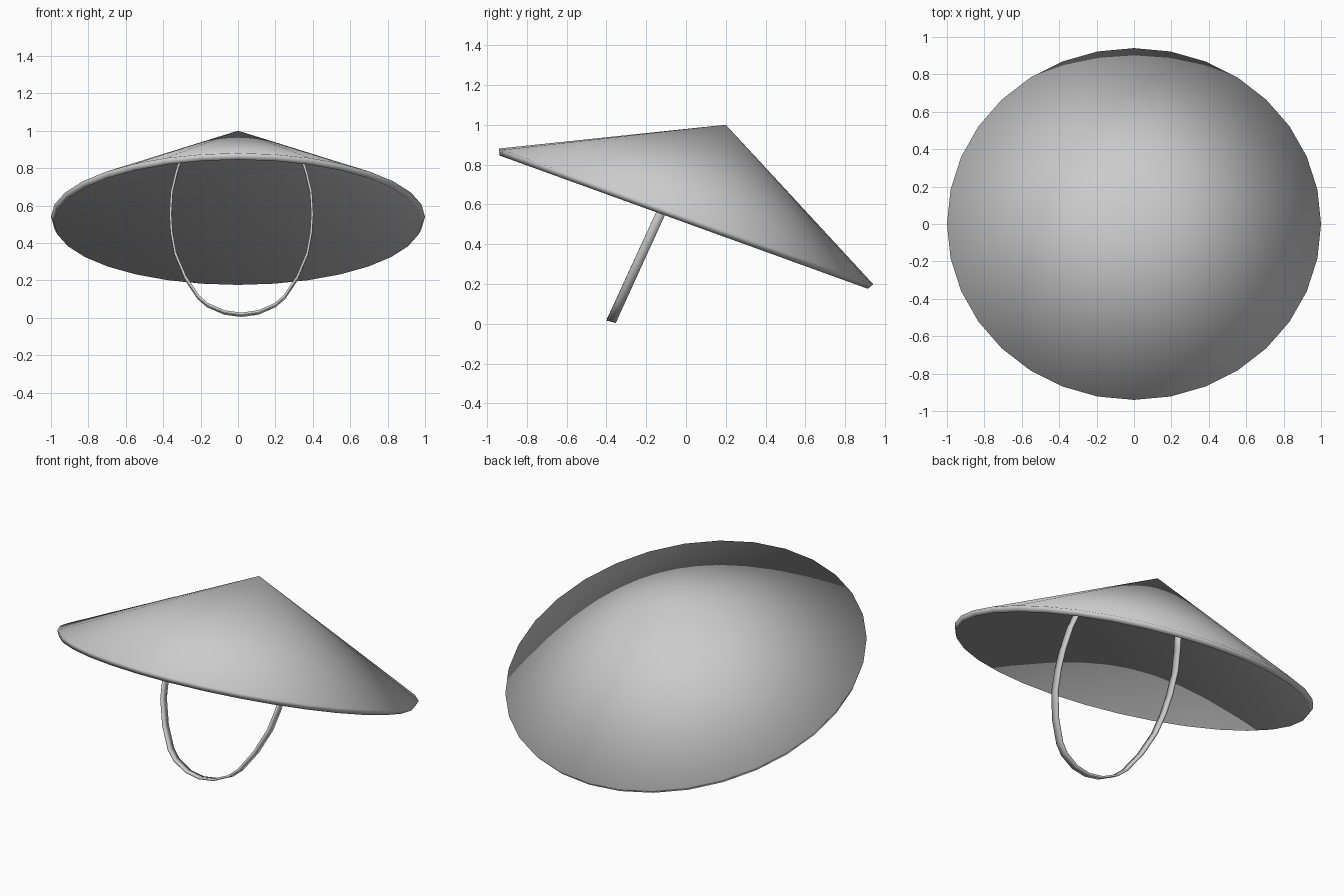
import bpy, bmesh, math
from mathutils import Vector, Matrix

cube = bpy.data.objects.get("Cube")
if cube:
    bpy.data.objects.remove(cube, do_unlink=True)

grey = bpy.data.materials.new("plain grey")
grey.use_nodes = True
colour = (0.6, 0.6, 0.6, 1)
grey.diffuse_color = colour
grey.node_tree.nodes["Principled BSDF"].inputs["Base Color"].default_value = colour


def finish(name, bm, thickness, offset):
    """Turn a surface into a smooth, thin shell."""
    bmesh.ops.recalc_face_normals(bm, faces=bm.faces)
    if sum(f.normal.z for f in bm.faces) < 0:
        bmesh.ops.reverse_faces(bm, faces=bm.faces)
    for f in bm.faces:
        f.smooth = True
    mesh = bpy.data.meshes.new(name)
    bm.to_mesh(mesh)
    bm.free()
    mesh.materials.append(grey)
    obj = bpy.data.objects.new(name, mesh)
    bpy.context.collection.objects.link(obj)
    shell = obj.modifiers.new("shell", "SOLIDIFY")
    shell.thickness = thickness
    shell.offset = offset
    return obj


# Conical hat: a fan from the peak to a rim that is raised at the front
SIDES = 32
bm = bmesh.new()
tilt = Matrix.Translation((0, 0, 0.54)) @ Matrix.Rotation(math.radians(-19.9), 4, "X")
peak = bm.verts.new((0, 0.2, 1.0))
rim = []
for i in range(SIDES):
    a = math.tau * i / SIDES
    rim.append(bm.verts.new(tilt @ Vector((math.cos(a), math.sin(a), 0))))
for i in range(SIDES):
    bm.faces.new((rim[i], rim[(i + 1) % SIDES], peak))
finish("hat_cone", bm, 0.035, -1)

# Chin strap: half outline (half width, height), mirrored into a loop
half = [(0.32, 0.86), (0.345, 0.78), (0.372, 0.67), (0.379, 0.55), (0.373, 0.45),
        (0.353, 0.34), (0.3, 0.215), (0.23, 0.11), (0.18, 0.067), (0.09, 0.028)]
path = [(-x, z) for x, z in half] + [(0, 0.016)] + half[::-1]
bm = bmesh.new()
across = Vector((0, 0.023, -0.006))
rows = []
for x, z in path:
    centre = Vector((x + 0.018, -0.126 + (z - 0.558) * 0.458, z))
    rows.append([bm.verts.new(centre + s * across) for s in (-1, 1)])
for (a, b), (c, d) in zip(rows, rows[1:]):
    bm.faces.new((a, b, d, c))
finish("chin_strap", bm, 0.012, 0)
